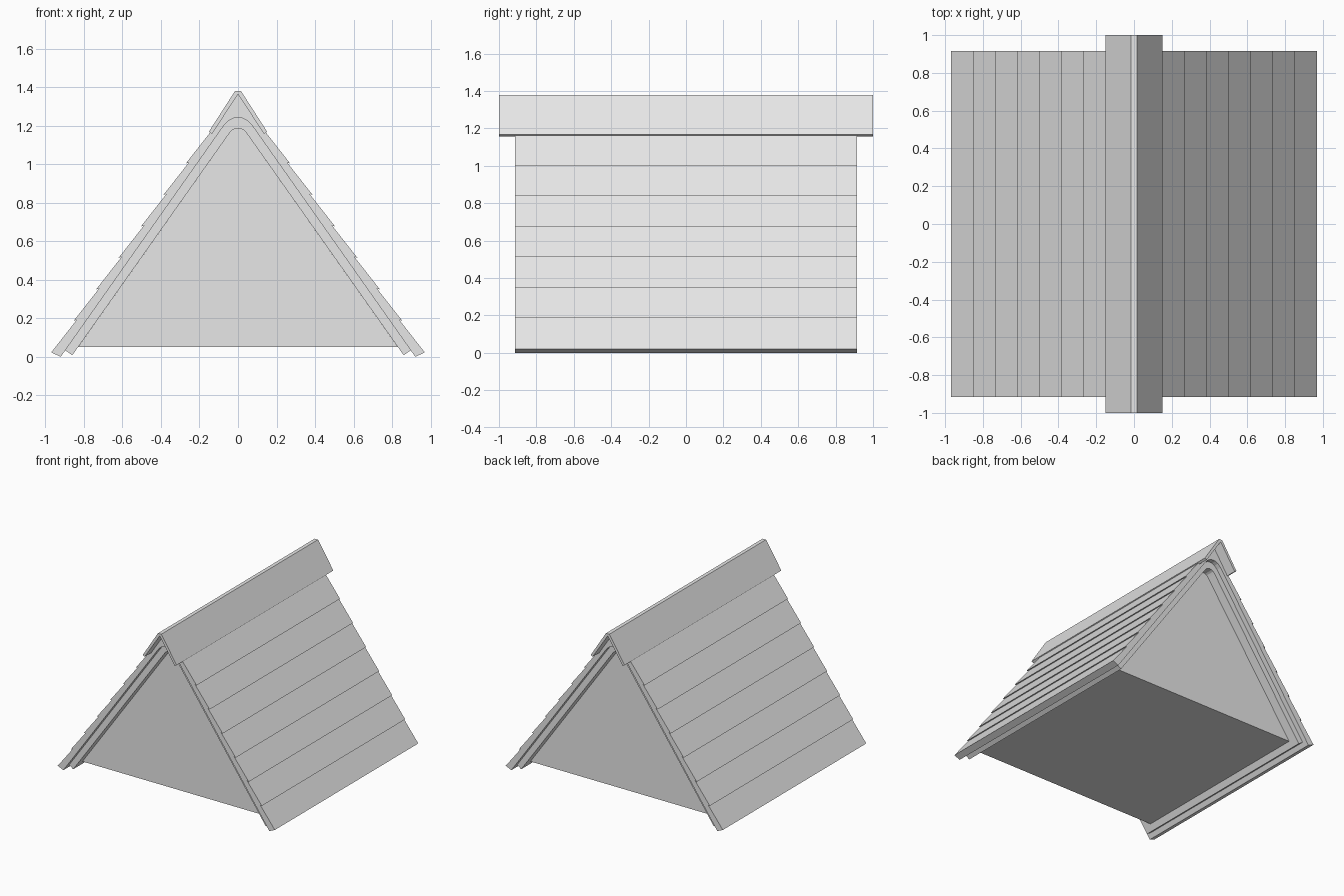
import bpy
import bmesh

cube = bpy.data.objects.get("Cube")
if cube:
    bpy.data.objects.remove(cube, do_unlink=True)

grey = bpy.data.materials.new("light_grey")
grey.use_nodes = True
grey.diffuse_color = (0.8, 0.8, 0.8, 1)
grey.node_tree.nodes["Principled BSDF"].inputs["Base Color"].default_value = grey.diffuse_color


def mirrored(half):
    """Continue a right-hand line, running bottom to top, down the left side."""
    return half + [(-x, z) for x, z in reversed(half) if x > 0]


def extrude_profile(name, outline, half_length):
    """Extrude an x-z outline along y, centred on the origin."""
    bm = bmesh.new()
    face = bm.faces.new([bm.verts.new((x, -half_length, z)) for x, z in outline])
    result = bmesh.ops.extrude_face_region(bm, geom=[face])
    moved = [v for v in result["geom"] if isinstance(v, bmesh.types.BMVert)]
    bmesh.ops.translate(bm, verts=moved, vec=(0, 2 * half_length, 0))
    bmesh.ops.recalc_face_normals(bm, faces=bm.faces)
    mesh = bpy.data.meshes.new(name)
    bm.to_mesh(mesh)
    bm.free()
    mesh.materials.append(grey)
    obj = bpy.data.objects.new(name, mesh)
    bpy.context.scene.collection.objects.link(obj)
    return obj


def band(outer, inner):
    """Closed arch between an outer and an inner half line."""
    return mirrored(outer) + mirrored(inner)[::-1]


# Shared lines, rounded at the ridge
lining_top = [(0.07, 1.205), (0.045, 1.228), (0.018, 1.24), (0, 1.243)]
gable_top = [(0.045, 1.16), (0.033, 1.175), (0.018, 1.183), (0, 1.186)]

# Overlapping boards: a stepped outer line with one tooth per course
COURSES = 7
STEP_X, STEP_Z = 0.1165, 0.1635
boards = []
for i in range(COURSES):
    x, z = 0.97 - i * STEP_X, 0.022 + i * STEP_Z
    boards += [(x, z), (x - 0.133, z + STEP_Z + 0.006)]
boards += [(0.012, 1.36)]
extrude_profile("roof_boards", band(boards, [(0.92, 0)] + lining_top), 0.915)

# Lining sheet under the boards, set slightly back
extrude_profile("roof_lining",
                band([(0.897, 0.033)] + lining_top, [(0.86, 0.008)] + gable_top), 0.875)

# Solid core closing both gables and the underside
extrude_profile("gable_core", mirrored([(0.83, 0.05)] + gable_top), 0.8)

# Folded ridge cap overhanging both ends
extrude_profile("ridge_cap",
                band([(0.152, 1.167), (0.015, 1.38)], [(0.135, 1.157), (0, 1.362)]), 1.0)
